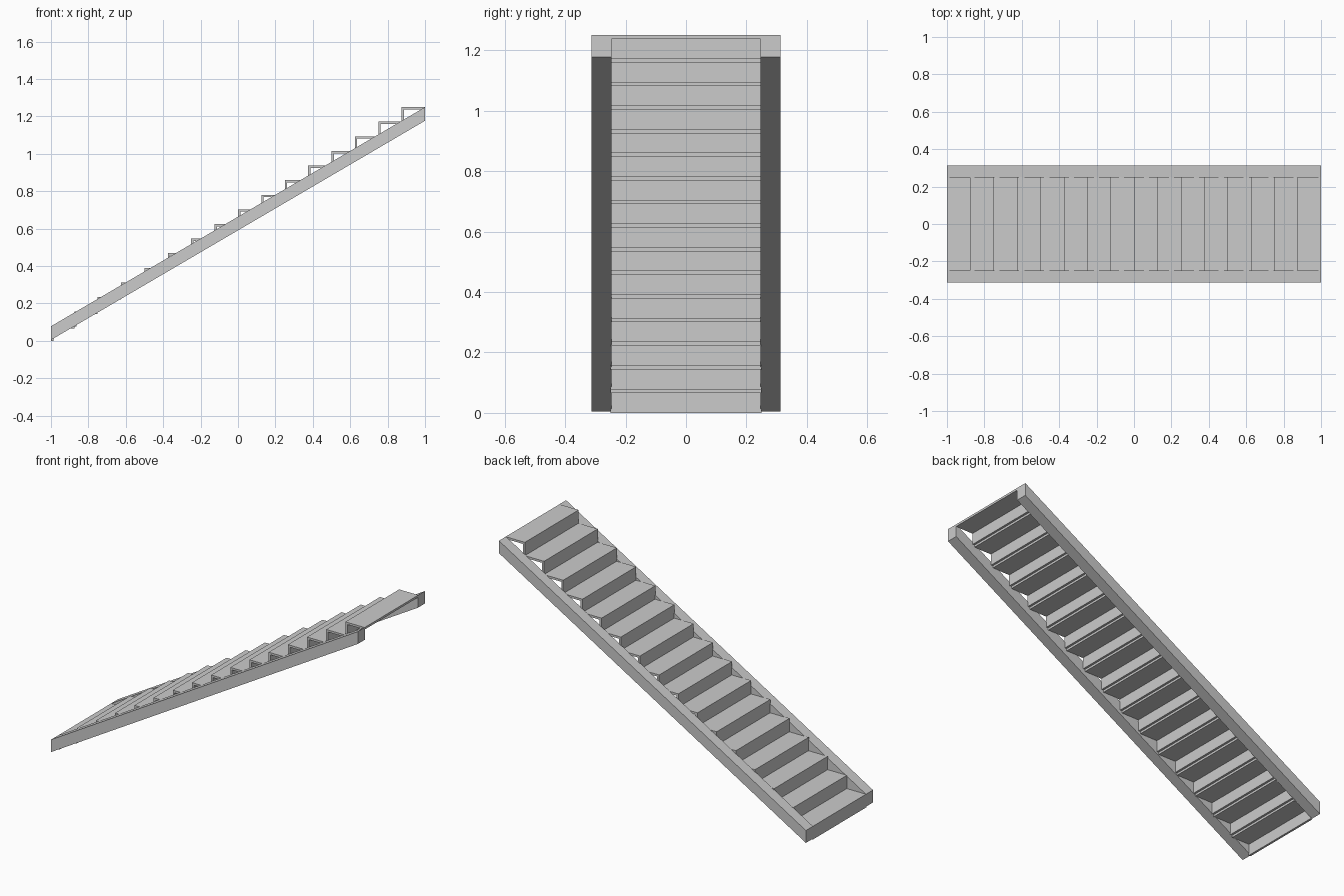
import bpy, bmesh

if "Cube" in bpy.data.objects:
    bpy.data.objects.remove(bpy.data.objects["Cube"], do_unlink=True)

STEPS = 16
RUN = 2 / STEPS
RISE = 1.25 / STEPS
THICK = 0.0125
INNER, OUTER, STEP_HALF = 0.247, 0.3125, 0.25

grey = bpy.data.materials.new("light grey")
grey.use_nodes = True
colour = (0.6, 0.6, 0.6, 1)
grey.diffuse_color = colour
grey.node_tree.nodes["Principled BSDF"].inputs["Base Color"].default_value = colour


def extrude_profile(name, points, y0, y1):
    """Solid made by sweeping an x-z outline from y0 to y1."""
    bm = bmesh.new()
    face = bm.faces.new([bm.verts.new((x, y0, z)) for x, z in points])
    swept = bmesh.ops.extrude_face_region(bm, geom=[face])["geom"]
    verts = [v for v in swept if isinstance(v, bmesh.types.BMVert)]
    bmesh.ops.translate(bm, verts=verts, vec=(0, y1 - y0, 0))
    bmesh.ops.recalc_face_normals(bm, faces=bm.faces)
    mesh = bpy.data.meshes.new(name)
    bm.to_mesh(mesh)
    bm.free()
    mesh.materials.append(grey)
    obj = bpy.data.objects.new(name, mesh)
    bpy.context.scene.collection.objects.link(obj)
    return obj


# Steps: a thin riser and tread folded from one L-shaped profile
for i in range(STEPS):
    x0, x1 = -1 + i * RUN, -1 + (i + 1) * RUN
    z0, z1 = i * RISE, (i + 1) * RISE
    profile = [(x0, z0), (x0 + THICK, z0), (x0 + THICK, z1 - THICK),
               (x1, z1 - THICK), (x1, z1), (x0, z1)]
    extrude_profile(f"step_{i + 1}", profile, -STEP_HALF, STEP_HALF)

# Stringers: sloping side beams with vertical ends
DEPTH = 0.073
beam = [(-1, RISE - DEPTH), (1, 1.25 - DEPTH), (1, 1.25), (-1, RISE)]
for name, side in (("front_stringer", -1), ("back_stringer", 1)):
    extrude_profile(name, beam, side * INNER, side * OUTER)
